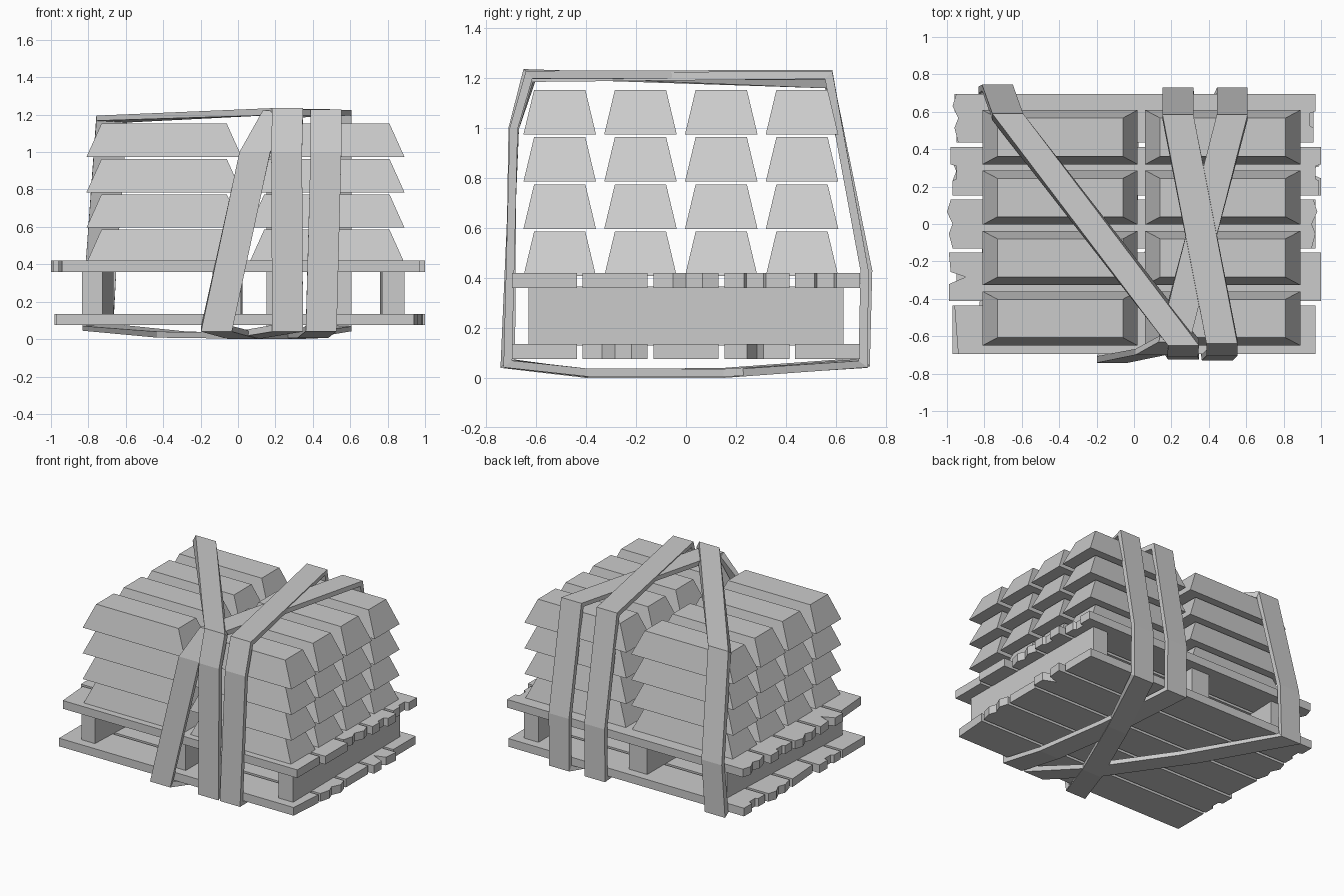
import bpy, bmesh

cube = bpy.data.objects.get("Cube")
if cube:
    bpy.data.objects.remove(cube, do_unlink=True)

grey = bpy.data.materials.new("plain_grey")
grey.use_nodes = True
COLOR = (0.6, 0.6, 0.6, 1)
grey.diffuse_color = COLOR
grey.node_tree.nodes["Principled BSDF"].inputs["Base Color"].default_value = COLOR


def finish(name, bm):
    bmesh.ops.recalc_face_normals(bm, faces=bm.faces)
    mesh = bpy.data.meshes.new(name)
    bm.to_mesh(mesh)
    bm.free()
    mesh.materials.append(grey)
    obj = bpy.data.objects.new(name, mesh)
    bpy.context.collection.objects.link(obj)
    return obj


def prism(name, outline, z0, z1):
    """Extrude a flat outline between two heights."""
    bm = bmesh.new()
    face = bm.faces.new([bm.verts.new((x, y, z0)) for x, y in outline])
    top = bmesh.ops.extrude_face_region(bm, geom=[face])["geom"]
    moved = [v for v in top if isinstance(v, bmesh.types.BMVert)]
    bmesh.ops.translate(bm, verts=moved, vec=(0, 0, z1 - z0))
    return finish(name, bm)


# Broken plank ends: (fraction across the plank, depth cut into the end)
ENDS = {
    "straight": [(0, 0), (1, 0)],
    "slope": [(0, .02), (.5, .01), (1, 0)],
    "step": [(0, .01), (.3, .01), (.34, .03), (.6, .03), (.64, 0), (1, 0)],
    "vee": [(0, 0), (.35, 0), (.5, .09), (.6, .01), (1, 0)],
    "wave": [(0, .03), (.3, .01), (.5, .03), (.75, 0), (1, .02)],
}


def plank(name, y, width, left, right, left_end, right_end, z0):
    low = y - width / 2
    outline = [(right - d, low + t * width) for t, d in ENDS[right_end]]
    outline += [(left + d, low + t * width) for t, d in reversed(ENDS[left_end])]
    prism(name, outline, z0, z0 + 0.06)


# Pallet decks, from the front plank to the back plank
upper = [(-.96, .97, "slope", "straight"), (-.99, 1, "vee", "straight"),
         (-1, .98, "wave", "wave"), (-.98, 1, "step", "step"),
         (-.97, .97, "wave", "step")]
lower = [(-.97, .96, "straight", "slope"), (-.98, .99, "step", "wave"),
         (-.96, .97, "slope", "straight"), (-.98, 1, "wave", "vee"),
         (-.96, .96, "step", "straight")]
for deck, rows, z in (("upper", upper, 0.36), ("lower", lower, 0.075)):
    for i, (left, right, le, re) in enumerate(rows):
        plank(f"{deck}_plank_{i + 1}", (i - 2) * 0.283, 0.26, left, right, le, re, z)

# Bearers between the decks, slightly crooked: front x, back x, width
for name, front, back, width in (("right_bearer", -.78, -.72, .11),
                                 ("middle_bearer", -.06, -.05, .15),
                                 ("left_bearer", .83, .82, .12)):
    h = width / 2
    prism(name, [(front - h, -.63), (front + h, -.63), (back + h, .63), (back - h, .63)],
          0.13, 0.365)


# Stacked tapered ingots
def ingot(name, x, y, z):
    bm = bmesh.new()
    bmesh.ops.create_cube(bm, size=1)
    for v in bm.verts:
        top = v.co.z > 0
        v.co.x = x + v.co.x * (0.67 if top else 0.83)
        v.co.y = y + v.co.y * (0.205 if top else 0.29)
        v.co.z = z + (0.178 if top else 0)
    finish(name, bm)


for layer in range(4):
    for row in range(4):
        for side, x in (("right", -0.395), ("left", 0.475)):
            ingot(f"{side}_ingot_{layer + 1}_{row + 1}", x,
                  -0.505 + row * 0.323, 0.407 + layer * 0.189)


# Strap loops: closed bands whose width runs along x
def strap(name, path, width):
    bm = bmesh.new()
    pairs = [[bm.verts.new((x + s * width / 2, y, z)) for s in (-1, 1)]
             for x, y, z in path]
    for (a, b), (c, d) in zip(pairs, pairs[1:] + pairs[:1]):
        bm.faces.new((a, b, d, c))
    obj = finish(name, bm)
    mod = obj.modifiers.new("thickness", "SOLIDIFY")
    mod.thickness = 0.032
    mod.offset = -1
    mod.use_even_offset = True


strap("diagonal_strap", [
    (.265, -.725, .04), (.26, -.71, 1.0), (.265, -.65, 1.235),
    (-.675, .59, 1.195), (-.73, .745, .43), (-.75, .735, .045),
    (-.35, .15, .008), (.04, -.4, .003)], 0.165)
strap("left_strap", [
    (.445, -.73, .042), (.47, -.705, 1.0), (.47, -.64, 1.228),
    (.235, .585, 1.232), (.235, .73, .43), (.235, .725, .04),
    (.32, .15, .004), (.40, -.4, .006)], 0.165)
strap("crossing_strap", [
    (-.115, -.742, .04), (.09, -.70, 1.0), (.215, -.63, 1.222),
    (.525, .585, 1.226), (.525, .73, .43), (.525, .727, .042),
    (.27, .15, 0), (.03, -.4, 0)], 0.165)
